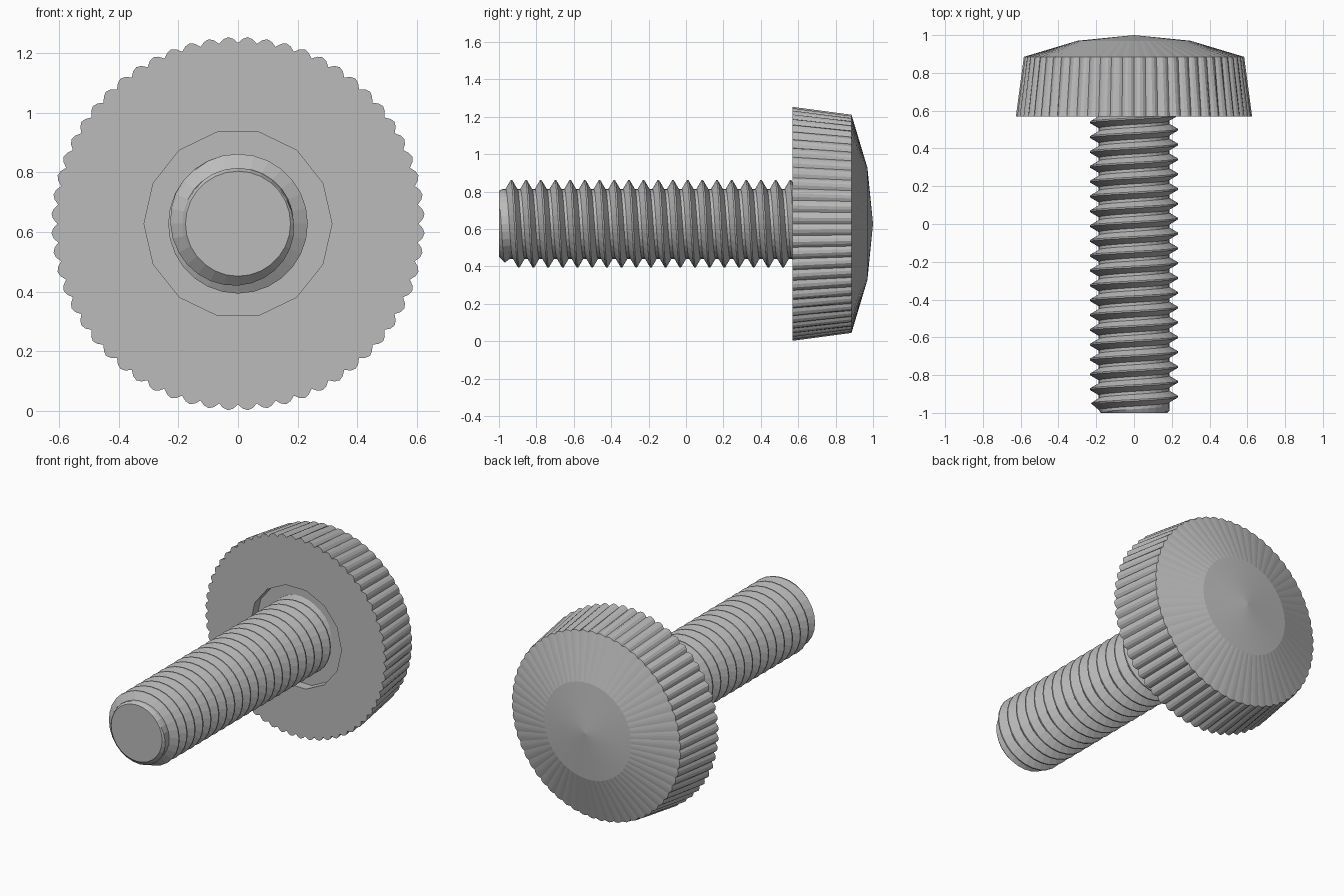
import bpy, bmesh
from math import sin, cos, pi, floor

if "Cube" in bpy.data.objects:
    bpy.data.objects.remove(bpy.data.objects["Cube"], do_unlink=True)

CENTRE_Z = 0.628
FRONT, TIP = 0.57, -1.0        # seat of the head, free end of the shank
RECESS_R, RECESS_Y = 0.315, 0.63

steel = bpy.data.materials.new("grey_steel")
steel.use_nodes = True
colour = (0.5, 0.5, 0.5, 1)
steel.diffuse_color = colour
steel.node_tree.nodes["Principled BSDF"].inputs["Base Color"].default_value = colour


def ring(bm, y, radius, angles):
    """Loop of vertices round the screw axis; radius is a function of index."""
    return [bm.verts.new((radius(i) * cos(a), y, CENTRE_Z + radius(i) * sin(a)))
            for i, a in enumerate(angles)]


def bridge(bm, a, b):
    n = len(a)
    for i in range(n):
        bm.faces.new((a[i], a[(i + 1) % n], b[(i + 1) % n], b[i]))


def finish(bm, name):
    bmesh.ops.recalc_face_normals(bm, faces=bm.faces)
    mesh = bpy.data.meshes.new(name)
    bm.to_mesh(mesh)
    bm.free()
    mesh.materials.append(steel)
    obj = bpy.data.objects.new(name, mesh)
    bpy.context.collection.objects.link(obj)
    return obj


# Knurled head: recess floor, seat face, fluted rim, shallow dome
TEETH, STEPS, SIDES = 60, 4, 14
count = TEETH * STEPS
fine = [2 * pi * i / count for i in range(count)]
coarse = [2 * pi * (i + 0.5) / SIDES + pi / 2 for i in range(SIDES)]


def flute(valley, depth):
    return lambda i: valley + depth * abs(sin(pi * i / STEPS))


bm = bmesh.new()
floor_ring = ring(bm, RECESS_Y, lambda i: RECESS_R, coarse)
mouth = ring(bm, FRONT, lambda i: RECESS_R, coarse)
rim_front = ring(bm, FRONT, flute(0.606, 0.02), fine)
rim_back = ring(bm, 0.885, flute(0.574, 0.01), fine)
dome_mid = ring(bm, 0.97, lambda i: 0.3, fine)
bm.faces.new(floor_ring)
bridge(bm, floor_ring, mouth)
bridge(bm, rim_front, rim_back)
bridge(bm, rim_back, dome_mid)
apex = bm.verts.new((0, 1.0, CENTRE_Z))
for i in range(count):
    bm.faces.new((dome_mid[i], dome_mid[(i + 1) % count], apex))
seat_edges = [bm.edges.get((loop[i], loop[(i + 1) % len(loop)])) or
              bm.edges.new((loop[i], loop[(i + 1) % len(loop)]))
              for loop in (mouth, rim_front) for i in range(len(loop))]
bmesh.ops.triangle_fill(bm, use_beauty=True, edges=seat_edges)
finish(bm, "knurled_head")

# Threaded shank: a thread profile swept along a right-handed helix
PITCH, SEGS = 0.0785, 28
PROFILE = ((0, 0.187), (0.2, 0.187), (0.55, 0.234), (0.65, 0.234), (1, 0.187))
END_Y = RECESS_Y + 0.01
turns = int((END_Y - TIP) / PITCH) + 3

bm = bmesh.new()
previous = None
for n in range(SEGS * turns + 1):
    a = -2 * pi * n / SEGS
    row = []
    for along, r in PROFILE:
        y = TIP + PITCH * (n / SEGS - 1.5 + along)
        y = min(max(y, TIP), END_Y)
        r = min(r, 0.176 + 1.0 * (y - TIP))     # chamfered tip
        row.append(bm.verts.new((r * cos(a), y, CENTRE_Z + r * sin(a))))
    if previous:
        for k in range(len(PROFILE) - 1):
            bm.faces.new((previous[k], previous[k + 1], row[k + 1], row[k]))
    previous = row
bmesh.ops.remove_doubles(bm, verts=bm.verts, dist=0.0005)
bmesh.ops.dissolve_degenerate(bm, edges=bm.edges, dist=0.0005)
# Flat end of the shank
tip = ring(bm, TIP, lambda i: 0.176, [2 * pi * i / SEGS for i in range(SEGS)])
bm.faces.new(tip)
bmesh.ops.remove_doubles(bm, verts=bm.verts, dist=0.0005)
finish(bm, "threaded_shank")
